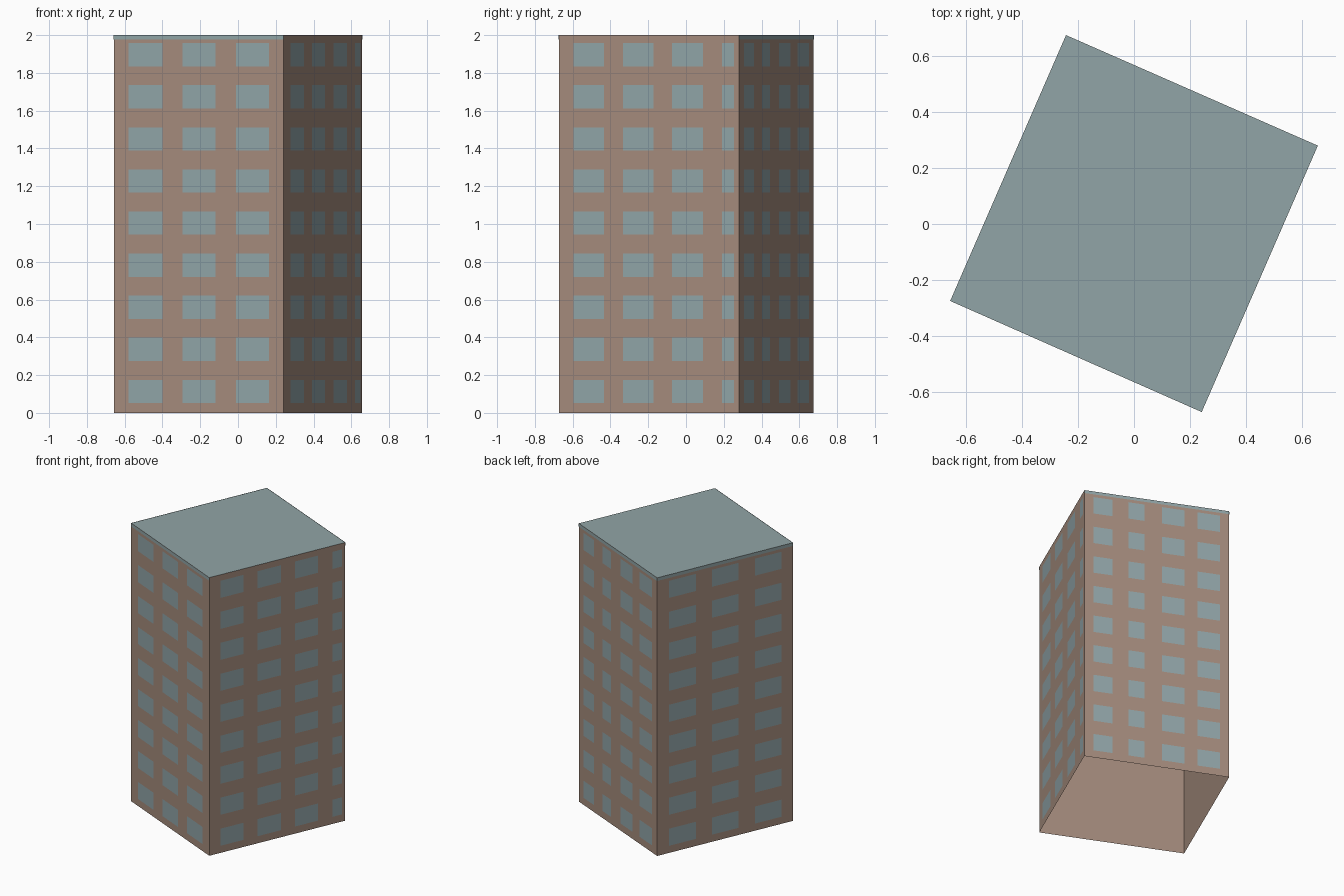
import bpy
import bmesh
from mathutils import Vector

cube = bpy.data.objects.get("Cube")
if cube:
    bpy.data.objects.remove(cube)


def material(name, colour):
    m = bpy.data.materials.new(name)
    m.use_nodes = True
    m.diffuse_color = (*colour, 1)
    m.node_tree.nodes["Principled BSDF"].inputs["Base Color"].default_value = (*colour, 1)
    return m


wall_mat = material("clay wall", (0.376, 0.262, 0.205))
glass_mat = material("pale blue glass", (0.283, 0.376, 0.392))
roof_mat = material("grey blue roof", (0.283, 0.376, 0.385))

HEIGHT = 2.0
GAP = 0.002
CORNERS = [Vector(c) for c in
           ((-0.657, -0.275, 0), (0.242, -0.672, 0), (0.657, 0.28, 0), (-0.243, 0.675, 0))]


def quad_object(name, quads, mat):
    """One object made of separate four-sided faces."""
    bm = bmesh.new()
    for quad in quads:
        bm.faces.new([bm.verts.new(p) for p in quad])
    bmesh.ops.remove_doubles(bm, verts=bm.verts, dist=0.0001)
    mesh = bpy.data.meshes.new(name)
    bm.to_mesh(mesh)
    bm.free()
    mesh.materials.append(mat)
    obj = bpy.data.objects.new(name, mesh)
    bpy.context.collection.objects.link(obj)
    return obj


def panel(side, start, end, bottom, top, gap=0.0):
    """Upright rectangle on one side, placed by fractions of its width."""
    a, b = CORNERS[side], CORNERS[(side + 1) % 4]
    along = b - a
    out = along.cross(Vector((0, 0, 1))).normalized() * gap
    return [a + along * f + out + Vector((0, 0, z))
            for f, z in ((start, bottom), (end, bottom), (end, top), (start, top))]


# Open-bottomed wall shell and flat roof
quad_object("walls", [panel(s, 0, 1, 0, HEIGHT) for s in range(4)], wall_mat)
quad_object("roof", [[c + Vector((0, 0, HEIGHT)) for c in CORNERS]], roof_mat)

# Thin roof edge showing on three sides
quad_object("roof_edge", [panel(s, 0, 1, HEIGHT - 0.022, HEIGHT, GAP) for s in (0, 2, 3)],
            roof_mat)

# Window columns on each side, as start and end fractions
three = [(0.088, 0.287), (0.404, 0.6), (0.72, 0.915)]
four_right = [(0.08, 0.252), (0.355, 0.525), (0.63, 0.8), (0.906, 0.975)]
four_back = [(0.063, 0.195), (0.303, 0.413), (0.535, 0.69), (0.78, 0.935)]
layout = {"front": three, "right": four_right, "back": four_back, "left": three}

# Nine rows of window plates
for side, (name, columns) in enumerate(layout.items()):
    quads = []
    for row in range(9):
        base = 0.052 + row * 0.2228
        quads += [panel(side, s, e, base, base + 0.123, GAP) for s, e in columns]
    quad_object(name + "_windows", quads, glass_mat)
